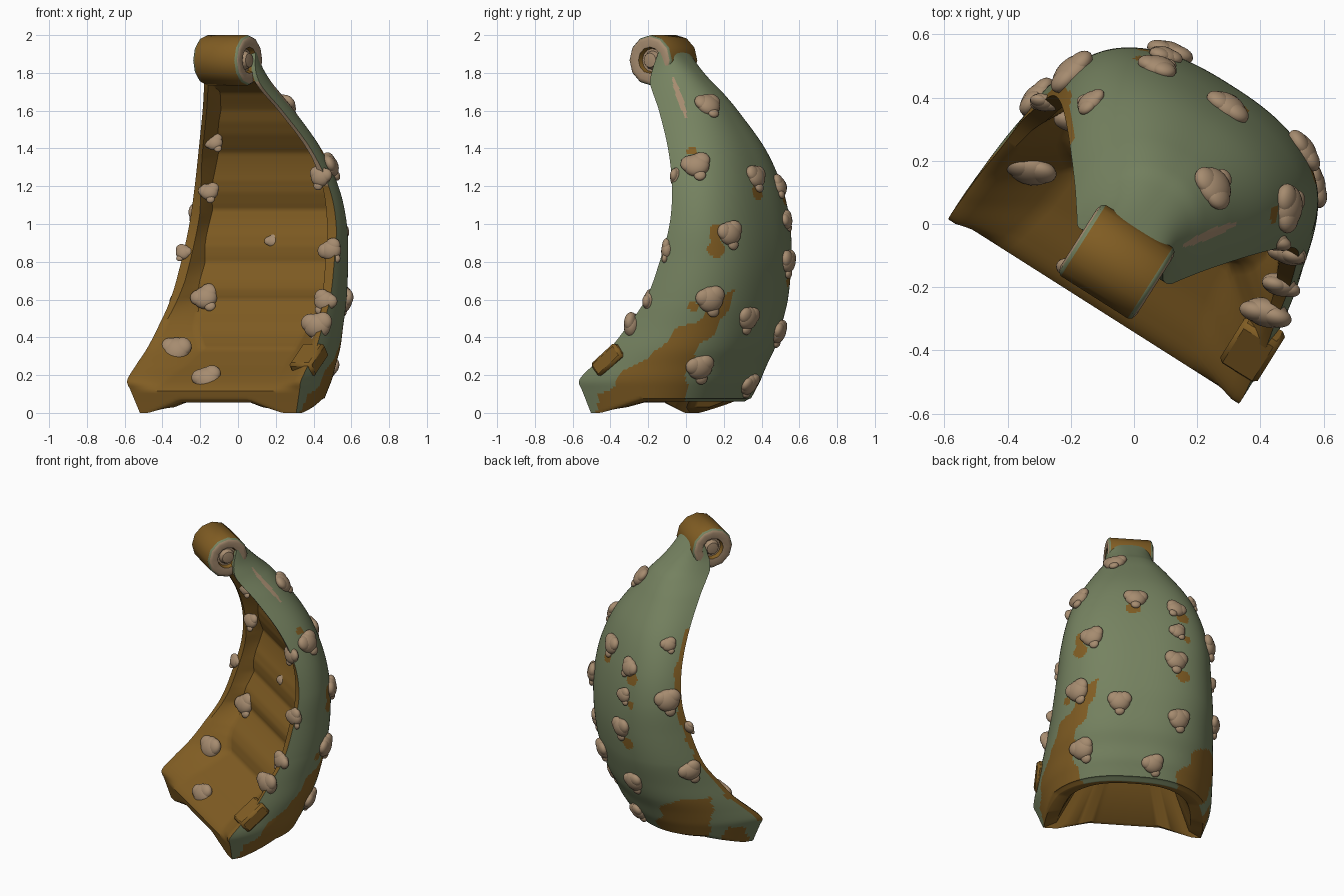
import bpy, bmesh, math, random
from mathutils import Vector, Matrix

if "Cube" in bpy.data.objects:
    bpy.data.objects.remove(bpy.data.objects["Cube"])

random.seed(4)


def mat(name, c):
    m = bpy.data.materials.new(name)
    m.diffuse_color = (*c, 1)
    m.use_nodes = True
    m.node_tree.nodes["Principled BSDF"].inputs["Base Color"].default_value = m.diffuse_color
    return m


GREEN = mat("moss_green", (0.18, 0.225, 0.118))
BROWN = mat("rust_brown", (0.22, 0.11, 0.017))
TAN = mat("barnacle_tan", (0.38, 0.26, 0.16))

# The whole piece is turned about z: u runs along the width, b to the back
TURN = Matrix.Rotation(math.radians(-32.4), 4, 'Z')


def world(u, b, z):
    return TURN @ Vector((u, b, z))


# height, half width, rim position, back position, hollow depth, hollow floor width ratio
TABLE = [
    (0.00, 0.49, -0.26, 0.27, 0.00, 0.70),
    (0.06, 0.51, -0.275, 0.30, 0.00, 0.70),
    (0.12, 0.53, -0.29, 0.335, 0.00, 0.68),
    (0.17, 0.545, -0.30, 0.365, 0.07, 0.62),
    (0.25, 0.54, -0.22, 0.40, 0.13, 0.56),
    (0.34, 0.53, -0.12, 0.445, 0.18, 0.54),
    (0.45, 0.515, -0.03, 0.48, 0.15, 0.68),
    (0.60, 0.50, 0.08, 0.515, 0.12, 0.79),
    (0.80, 0.48, 0.155, 0.535, 0.11, 0.83),
    (1.00, 0.46, 0.205, 0.525, 0.11, 0.86),
    (1.20, 0.42, 0.195, 0.485, 0.11, 0.86),
    (1.40, 0.35, 0.125, 0.41, 0.11, 0.84),
    (1.60, 0.25, 0.005, 0.28, 0.12, 0.80),
    (1.70, 0.195, -0.07, 0.20, 0.10, 0.80),
    (1.75, 0.173, -0.10, 0.145, 0.00, 0.80),
    (1.82, 0.148, -0.10, 0.075, 0.00, 0.82),
    (1.92, 0.13, -0.07, -0.02, 0.00, 0.82),
]


def section(z):
    i = 0
    while i < len(TABLE) - 2 and TABLE[i + 1][0] < z:
        i += 1

    def slope(k, c):
        lo, hi = TABLE[max(k - 1, 0)], TABLE[min(k + 1, len(TABLE) - 1)]
        return (hi[c] - lo[c]) / (hi[0] - lo[0])
    p, q = TABLE[i], TABLE[i + 1]
    h = q[0] - p[0]
    t = (z - p[0]) / h
    out = []
    for c in (1, 2, 3):
        out.append((2*t**3 - 3*t*t + 1)*p[c] + (t**3 - 2*t*t + t)*h*slope(i, c)
                   + (3*t*t - 2*t**3)*q[c] + (t**3 - t*t)*h*slope(i + 1, c))
    return out + [p[c] + t * (q[c] - p[c]) for c in (4, 5)]


def mid(z):
    return 0.025 + 0.015 * min(max((0.6 - z) / 0.4, 0), 1)


def outer(a, z):
    w, f, back = section(z)[:3]
    s, c = math.sin(math.radians(a)), max(math.cos(math.radians(a)), 0)
    p = 0.8
    return mid(z) + w * math.copysign(abs(s) ** p, s), f + (back - f) * c ** p


# Plank steps on the inside
STEPS = [0.34, 0.60, 0.80, 1.08, 1.38, 1.70]


def scallop(z):
    for lo, hi in zip(STEPS, STEPS[1:]):
        if lo <= z <= hi:
            t = (z - lo) / (hi - lo)
            return 0.03 * min(t / 0.3, 1) ** 0.7 * min((1 - t) / 0.5, 1)
    return 0


# Outer growths: angle round the back (90 = right rim), height, size
GROWTHS = [(65, 1.31, .085), (27, 1.63, .08), (2, 1.25, .08), (-27, 1.2, .07),
           (35, .95, .08), (-25, 1.02, .06), (-22, .8, .08), (45, .6, .085),
           (10, .5, .08), (-24, .43, .08), (32, .24, .085), (-8, .15, .075),
           (-78, 1.04, .09), (-80, .56, .08), (-72, 1.37, .055)]
# Rust spots: angle, height, radius
SPOTS = [(outer(a, z), z, s) for a, z, s in
         ((49, .95, .04), (48, .87, .04), (56, .56, .03), (-28, .71, .05),
          (-33, 1.13, .05), (66, 1.39, .03), (-34, .97, .035), (4, 1.17, .04))]


def skin(u, b, z):
    # Rusty stains low on both sides, along the left rim and in spots; a pale scrape near the tip
    y = 0.845 * b - 0.535 * u
    n = 0.018 * math.sin(26 * y + 3) + 0.012 * math.sin(41 * z + 9 * b)
    if u > 0.1:
        if y > -0.46 + n and z < 0.11 + 0.78 * (y + 0.45) + n and y < 0.6 * max(0, z - 0.2) + n:
            return 1
        if 1.56 < z < 1.78 and abs(y + 0.07 - (1.78 - z) * 0.33) < 0.016 * math.sin((z - 1.56) / 0.22 * math.pi) ** 0.5:
            return 2
    elif u < -0.15:
        if 0.04 + n < b and z < 0.08 + 1.1 * (abs(u) - 0.2) + 2 * n:
            return 1
        if -0.2 + n < b < -0.08 + n and z < 0.13 + n:
            return 1
        if 0.15 < z < 1.45 and b < section(z)[1] + 0.035 + 0.5 * n:
            return 1
    for (su, sb), sz, s in SPOTS:
        if math.dist((u, b, z), (su, sb, sz)) < s + 0.6 * n:
            return 1
    return 0


# Curved shell: closed U-shaped sections lofted upwards
N, M, ROWS, WALL = 110, 40, 150, 7
bm = bmesh.new()
rings, local = [], {}
for r in range(ROWS + 1):
    z = 1.92 * r / ROWS
    w, f, back, d, wi = section(z)
    ring = [(*outer(180 * (i / N - 0.5), z), z) for i in range(N + 1)]
    rim = 0.025 + 0.03 * min(max((1.35 - z) / 0.3, 0), 1) * min(max((z - 0.4) / 0.3, 0), 1)
    deep = max(d - scallop(z), 0)
    for i in range(M + 1):
        # slanting side walls down to a flat hollow floor
        k = min(i, M - i)
        t = min(k / WALL, 1)
        half = (w - rim) * (1 - t) + min(w * wi, w - rim) * t
        if k > WALL:
            half *= 1 - (k - WALL) / (M / 2 - WALL)
        ring.append((mid(z) + math.copysign(half, M / 2 - i), f + deep * t, z))
    verts = []
    for k, (u, b, zz) in enumerate(ring):
        if r < 6:  # underside raised between the front feet
            lift = 0.06 * min(max((b + 0.2) / 0.25, 0), 1) if k <= N else 0
            lift = max(lift, 0.055 * min(max((0.42 - abs(u - 0.025)) / 0.2, 0), 1))
            zz = max(zz, lift + zz * 0.25)
        v = bm.verts.new(world(u, b, zz))
        local[v] = (u, b, zz)
        verts.append(v)
    rings.append(verts)
K = N + M + 2
for lo, hi in zip(rings, rings[1:]):
    for k in range(K):
        j = (k + 1) % K
        face = bm.faces.new((lo[k], lo[j], hi[j], hi[k]))
        u, b, z = (sum(local[v][c] for v in face.verts) / 4 for c in range(3))
        if k < N:
            face.material_index = skin(u, b, z)
        elif k in (N, K - 1):
            face.material_index = 0 if z > 1.75 else 2 if z > 1.2 and k == N else 1
        else:
            face.material_index = 1
        face.smooth = True


# Hollow underside: thick feet, then sloping up below the inner floor
def under(ring, fu, b0, b1, z):
    new = []
    for v in rings[0]:
        u, b, zz = local[v]
        t = (b + 0.26) / 0.53
        new.append(bm.verts.new(world(0.03 + (u - 0.03) * fu, b0 + (b1 - b0) * t, max(z, zz + 0.005))))
    for k in range(K):
        j = (k + 1) % K
        face = bm.faces.new((ring[j], ring[k], new[k], new[j]))
        face.material_index = 1
        face.smooth = True
    return new


step = under(rings[0], 0.84, -0.235, 0.24, 0.03)
inset = under(step, 0.55, -0.02, 0.19, 0.25)


def bridge(ring):
    # Fill between the back curve and the straight front
    for k in range(N):
        i, j = round(M * (1 - k / N)), round(M * (1 - (k + 1) / N))
        quad = [ring[k], ring[k + 1], ring[N + 1 + j], ring[N + 1 + i]]
        if i == j:
            quad.pop()
        bm.faces.new(quad).material_index = 1


bridge(inset)
bridge(rings[-1])
bmesh.ops.remove_doubles(bm, verts=bm.verts, dist=0.0001)
bmesh.ops.recalc_face_normals(bm, faces=bm.faces)


def finish(name, bm, mats, angle=40):
    me = bpy.data.meshes.new(name)
    bm.to_mesh(me)
    bm.free()
    for m in mats:
        me.materials.append(m)
    ob = bpy.data.objects.new(name, me)
    bpy.context.collection.objects.link(ob)
    bpy.ops.object.select_all(action='DESELECT')
    ob.select_set(True)
    bpy.context.view_layer.objects.active = ob
    bpy.ops.object.shade_smooth_by_angle(angle=math.radians(angle))
    return ob


finish("curved_shell", bm, (GREEN, BROWN, TAN))

# Rolled tube at the tip with ringed ends and a central boss
bm = bmesh.new()
half = [(0, .133, 1), (.125, .133, 1), (.137, .125, 0), (.143, .108, 2), (.137, .07, 2),
        (.11, .062, 1), (.11, .05, 2), (.135, .038, 2), (.142, 0.001, 2)]
prof = [(-x, r, m) for x, r, m in half[:0:-1]] + half
SEG = 12
loops = [[bm.verts.new(world(0.018 + x, -0.13 + r * math.cos(2 * math.pi * i / SEG),
                             1.867 + r * math.sin(2 * math.pi * i / SEG)))
          for i in range(SEG)] for x, r, m in prof]
for n, (p, q) in enumerate(zip(loops, loops[1:])):
    m = prof[n][2] if n < len(half) - 1 else prof[n + 1][2]
    for i in range(SEG):
        bm.faces.new((p[i], p[(i + 1) % SEG], q[(i + 1) % SEG], q[i])).material_index = m
bmesh.ops.remove_doubles(bm, verts=bm.verts, dist=0.003)
bmesh.ops.recalc_face_normals(bm, faces=bm.faces)
finish("rolled_tip", bm, (GREEN, BROWN, TAN))

# Broken stub on the right lip
bm = bmesh.new()
bmesh.ops.create_cube(bm, size=1, matrix=Matrix.Translation((0.375, -0.39, 0.28))
                      @ Matrix.Rotation(math.radians(-32), 4, 'Z') @ Matrix.Rotation(math.radians(38), 4, 'X')
                      @ Matrix.Diagonal((0.14, 0.19, 0.09, 1)))
bmesh.ops.bevel(bm, geom=bm.edges[:], offset=0.015, segments=1, affect='EDGES')
finish("lip_stub", bm, (BROWN,))

# Barnacle clusters: a main lump, two shoulder lobes and a small one below
bm = bmesh.new()


def lump(c, n, s):
    q = n.to_track_quat('Z', 'Y').to_matrix().to_4x4()
    bmesh.ops.create_icosphere(bm, subdivisions=3, radius=s, matrix=Matrix.Translation(c) @ q
                               @ Matrix.Diagonal((1, random.uniform(.9, 1), 0.62, 1)))


def cluster(c, n, s):
    side = n.cross(Vector((0, 0, 1))).normalized()
    up = side.cross(n)
    turn = random.uniform(-0.6, 0.6)
    lump(c, n, s * 0.82)
    for k, off, size in ((0.5, .42, .58), (2.6, .42, .58), (4.7, .75, .38)):
        d = side * math.cos(turn + k) + up * math.sin(turn + k)
        lump(c + d * s * off + n * s * 0.08, n, s * size)


for a, z, s in GROWTHS:
    along = world(*outer(a + 2, z), z) - world(*outer(a - 2, z), z)
    rise = world(*outer(a, z + .02), z + .02) - world(*outer(a, z - .02), z - .02)
    cluster(world(*outer(a, z), z), rise.cross(along).normalized() * (1 if rise.cross(along).dot(
        world(*outer(a, z), 0) - world(0.02, 0.1, 0)) > 0 else -1), s)
# Growths on the right rim
for z, s in ((1.25, .065), (.86, .07), (.59, .07), (.46, .09)):
    w, f = section(z)[:2]
    cluster(world(w - 0.01, f + 0.01, z), world(0.3, -1, 0.1).normalized(), s)
# Growths on the left rim and inside
for u, b, z, s in ((-.25, .16, 1.43, .055), (-.32, .22, 1.17, .06), (.04, .28, .91, .045),
                   (-.32, .18, .61, .08), (-.37, -.03, .33, .09), (-.06, -.21, .18, .085),
                   (-.45, .17, .85, .05), (-.17, .28, .91, .02)):
    cluster(world(u, b, z), world(0.3, -0.9, 0.35).normalized(), s)
finish("barnacles", bm, (TAN,), 60)
